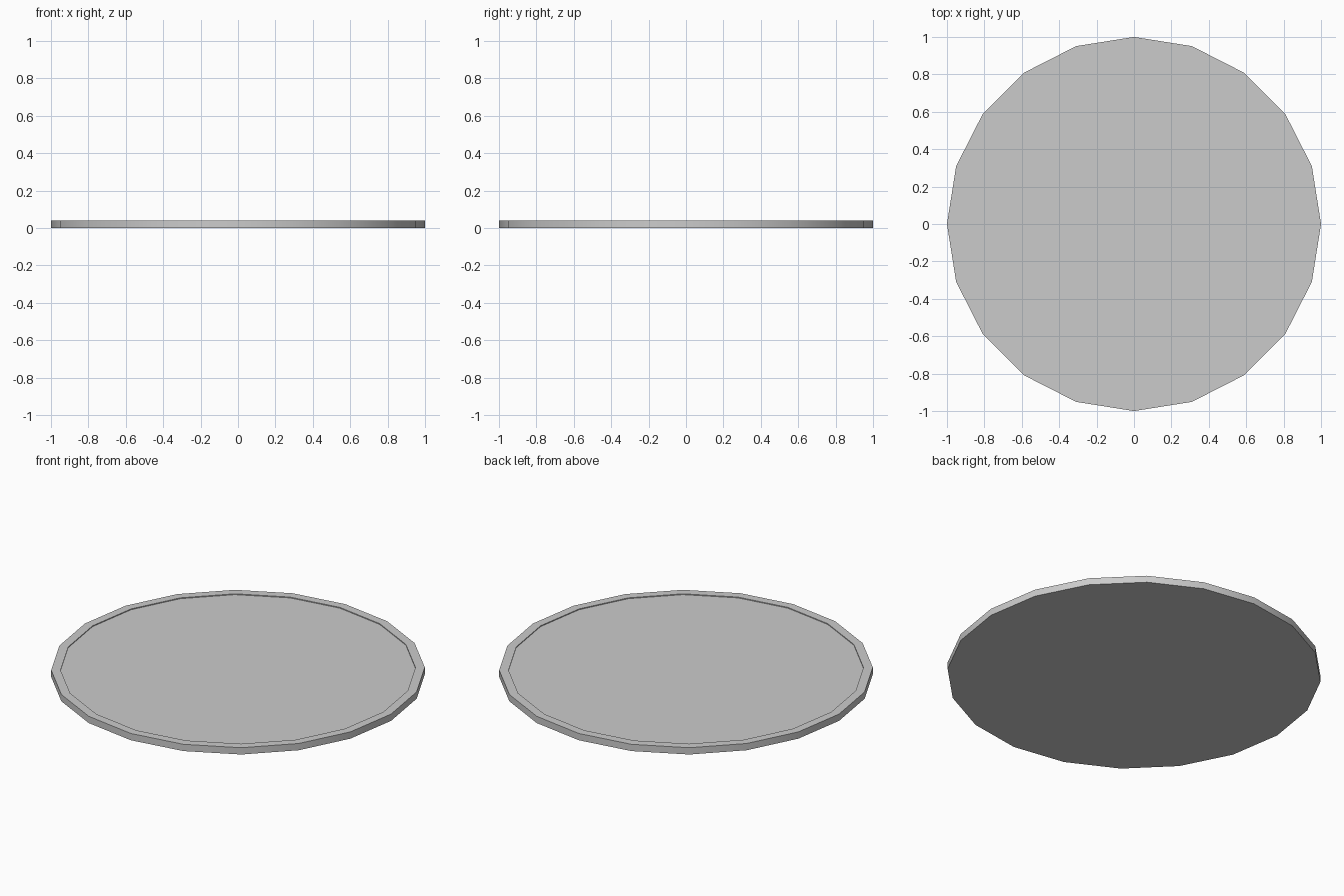
import bpy, bmesh

if "Cube" in bpy.data.objects:
    bpy.data.objects.remove(bpy.data.objects["Cube"])

SIDES, RADIUS, INNER, HEIGHT, RECESS = 20, 1.0, 0.95, 0.04, 0.005

bm = bmesh.new()


def ring(radius, z):
    """Circle of vertices with a corner on each axis."""
    verts = bmesh.ops.create_circle(bm, segments=SIDES, radius=radius)["verts"]
    for v in verts:
        v.co.z = z
    return verts


# Profile: base edge, outer rim, inner rim, recessed floor
rings = [ring(RADIUS, 0), ring(RADIUS, HEIGHT),
         ring(INNER, HEIGHT), ring(INNER, HEIGHT - RECESS)]
for a, b in zip(rings, rings[1:]):
    for i in range(SIDES):
        j = (i + 1) % SIDES
        bm.faces.new((a[i], a[j], b[j], b[i]))

# Flat underside and floor
bm.faces.new(rings[0])
bm.faces.new(rings[-1])
bmesh.ops.recalc_face_normals(bm, faces=bm.faces)

mesh = bpy.data.meshes.new("round_tray")
bm.to_mesh(mesh)
bm.free()
tray = bpy.data.objects.new("round_tray", mesh)
bpy.context.collection.objects.link(tray)

# Smooth side walls, sharp rim edges
bpy.context.view_layer.objects.active = tray
tray.select_set(True)
bpy.ops.object.shade_smooth_by_angle()
